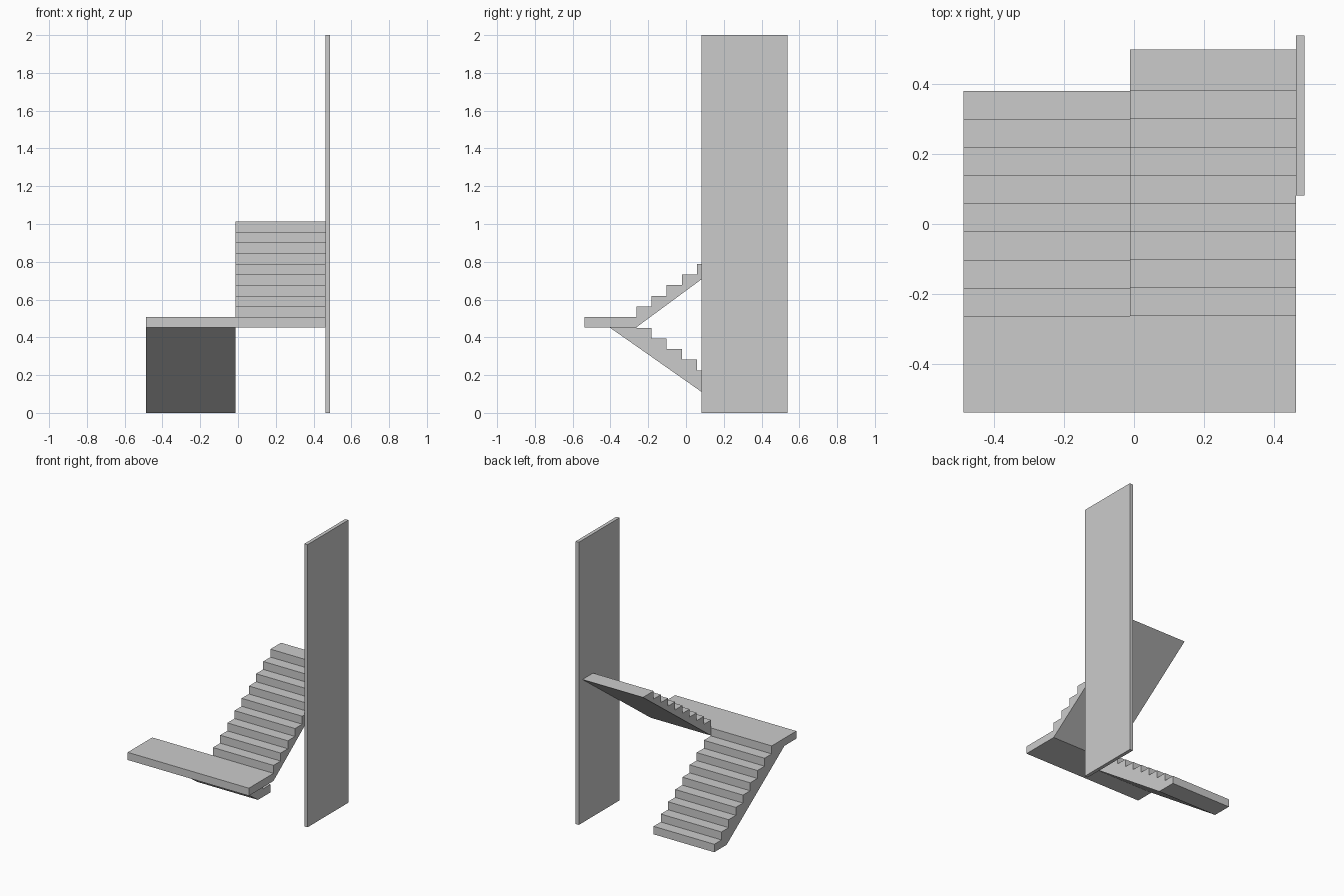
import bpy, bmesh

if "Cube" in bpy.data.objects:
    bpy.data.objects.remove(bpy.data.objects["Cube"])

TREAD, RISE = 0.0803, 0.0563
MID_Y, MID_Z = -0.263, 0.507      # back edge and top of the landing
LEFT, SPLIT, RIGHT = -0.487, -0.012, 0.462


def extrude_profile(name, profile, x0, x1):
    """Closed (y, z) outline extruded along x."""
    bm = bmesh.new()
    face = bm.faces.new([bm.verts.new((x0, y, z)) for y, z in profile])
    moved = bmesh.ops.extrude_face_region(bm, geom=[face])["geom"]
    verts = [v for v in moved if isinstance(v, bmesh.types.BMVert)]
    bmesh.ops.translate(bm, verts=verts, vec=(x1 - x0, 0, 0))
    bmesh.ops.recalc_face_normals(bm, faces=bm.faces)
    mesh = bpy.data.meshes.new(name)
    bm.to_mesh(mesh)
    bm.free()
    obj = bpy.data.objects.new(name, mesh)
    bpy.context.collection.objects.link(obj)
    return obj


def box(name, x0, x1, y0, y1, z0, z1):
    return extrude_profile(name, [(y0, z0), (y1, z0), (y1, z1), (y0, z1)], x0, x1)


# Half landing
box("landing", LEFT, RIGHT, -0.538, MID_Y, 0.453, MID_Z)

# Lower flight: eight steps rising toward the front, sloped soffit
lower = [(0.241, 0.0)]
for k in range(8):
    y = MID_Y + (8 - k) * TREAD
    lower += [(y, k * RISE), (y, (k + 1) * RISE)]
lower += [(MID_Y, 8 * RISE), (MID_Y, 0.453), (-0.405, 0.453)]
extrude_profile("lower_flight", lower, LEFT, SPLIT)

# Upper flight: nine steps rising toward the back, soffit meets the top nosing
upper = [(MID_Y, 0.453)]
for k in range(9):
    y = MID_Y + k * TREAD
    if k:
        upper.append((y, MID_Z + k * RISE))
    upper.append((y, MID_Z + (k + 1) * RISE))
upper.append((0.498, MID_Z + 9 * RISE))
extrude_profile("upper_flight", upper, SPLIT, RIGHT)

# Tall side wall panel
box("wall_panel", RIGHT, 0.487, 0.082, 0.538, 0.0, 2.0)
